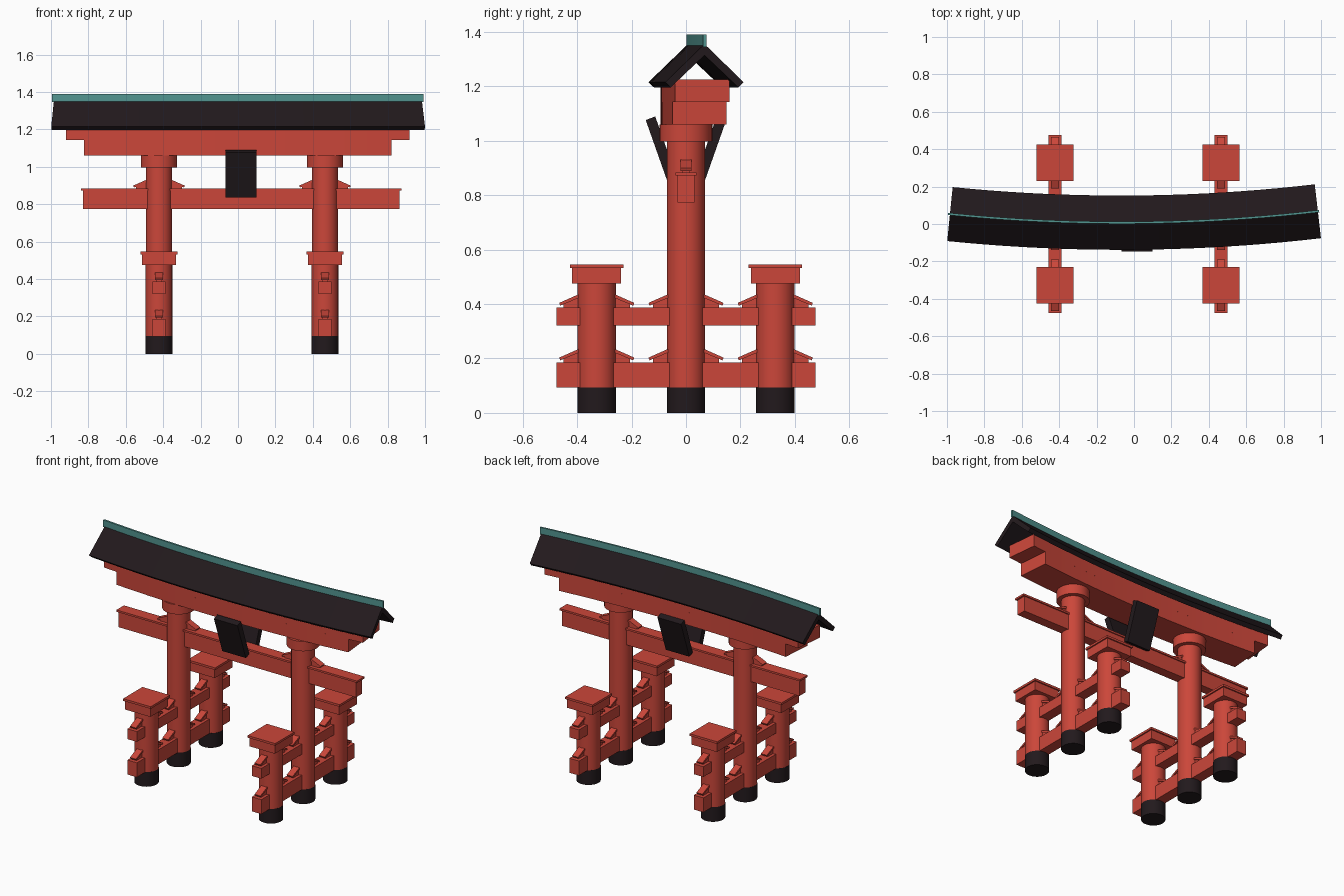
import bpy, bmesh, math
from mathutils import Vector

if "Cube" in bpy.data.objects:
    bpy.data.objects.remove(bpy.data.objects["Cube"])


def material(name, rgb):
    m = bpy.data.materials.new(name)
    m.diffuse_color = (*rgb, 1)
    m.use_nodes = True
    m.node_tree.nodes["Principled BSDF"].inputs["Base Color"].default_value = m.diffuse_color
    return m


RED = material("vermilion", (0.60, 0.062, 0.042))
BLACK = material("black", (0.016, 0.010, 0.012))
TEAL = material("teal", (0.085, 0.30, 0.28))


def finish(name, bm, mat, smooth=False):
    bmesh.ops.recalc_face_normals(bm, faces=bm.faces)
    me = bpy.data.meshes.new(name)
    bm.to_mesh(me)
    bm.free()
    me.materials.append(mat)
    ob = bpy.data.objects.new(name, me)
    bpy.context.collection.objects.link(ob)
    if smooth:
        bpy.ops.object.select_all(action='DESELECT')
        ob.select_set(True)
        bpy.context.view_layer.objects.active = ob
        bpy.ops.object.shade_smooth_by_angle(angle=math.radians(30))
    return ob


def loft(name, rings, mat, smooth=False):
    """Closed solid through a series of matching rings."""
    bm = bmesh.new()
    rows = [[bm.verts.new(p) for p in r] for r in rings]
    n = len(rows[0])
    for a, b in zip(rows, rows[1:]):
        for i in range(n):
            j = (i + 1) % n
            bm.faces.new((a[i], a[j], b[j], b[i]))
    bm.faces.new(rows[0])
    bm.faces.new(rows[-1])
    return finish(name, bm, mat, smooth)


def box(name, x0, x1, y0, y1, z0, z1, mat=RED):
    ring = lambda z: [(x0, y0, z), (x1, y0, z), (x1, y1, z), (x0, y1, z)]
    return loft(name, [ring(z0), ring(z1)], mat)


def cylinder(name, x, y, z0, z1, r, mat=RED, n=32):
    ring = lambda z: [(x + r * math.cos(2 * math.pi * i / n),
                       y + r * math.sin(2 * math.pi * i / n), z) for i in range(n)]
    return loft(name, [ring(z0), ring(z1)], mat, True)


def bowed(name, profile, x0, x1, mat, n=20):
    """Sweep an across/up profile along the gently bowed roof line."""
    rings = []
    for i in range(n + 1):
        x = x0 + (x1 - x0) * i / n
        y = 0.007 + 0.055 * (x + 0.07) ** 2
        across = Vector((-0.11 * (x + 0.07), 1, 0)).normalized()
        rings.append([Vector((x, y, z)) + across * v for v, z in profile])
    return loft(name, rings, mat, True)


def wedge(name, x, y, z, d):
    """Sloped wedge with a cover slab, leaning on a post in direction d."""
    d = Vector((d[0], d[1], 0))
    s = Vector((-d.y, d.x, 0))
    for part, prof, w in (
            ("block", [(0.05, -0.005), (0.122, -0.005), (0.122, 0.012), (0.05, 0.042)], 0.015),
            ("slab", [(0.05, 0.042), (0.134, 0.007), (0.138, 0.017), (0.05, 0.056)], 0.021)):
        rings = [[Vector((x, y, z + h)) + d * r + s * k for r, h in prof] for k in (-w, w)]
        loft(f"{name}_{part}", rings, RED)


# Roof, ridge cap and the two stacked lintels
bowed("roof", [(-0.145, 1.215), (0, 1.355), (0.145, 1.215), (0.125, 1.196),
               (0, 1.314), (-0.125, 1.196)], -0.984, 0.983, BLACK)


def rect(w, z0, z1):
    return [(-w, z0), (w, z0), (w, z1), (-w, z1)]


bowed("ridge_cap", rect(0.006, 1.345, 1.39), -0.995, 0.99, TEAL)
bowed("upper_lintel", rect(0.10, 1.143, 1.224), -0.91, 0.907, RED)
bowed("lower_lintel", rect(0.10, 1.06, 1.143), -0.815, 0.812, RED)

# Main cross beam with thin cover board
box("cross_beam", -0.83, 0.863, -0.031, 0.031, 0.773, 0.874)
box("cross_beam_cover", -0.84, 0.875, -0.038, 0.038, 0.872, 0.884)

for side, px in (("left", -0.4225), ("right", 0.465)):
    # Main post with black foot and collar
    cylinder(f"{side}_main_foot", px, 0, 0, 0.094, 0.0705, BLACK)
    cylinder(f"{side}_main_post", px, 0, 0.094, 1.0, 0.07)
    cylinder(f"{side}_collar", px, 0, 0.997, 1.06, 0.097)
    for d in (-1, 1):
        wedge(f"{side}_cross_wedge", px, 0, 0.882, (d, 0))

    # Short support posts front and back with square caps
    for end, py in (("front", -0.328), ("back", 0.328)):
        n = f"{side}_{end}"
        cylinder(n + "_foot", px, py, 0, 0.094, 0.0715, BLACK)
        cylinder(n + "_post", px, py, 0.094, 0.48, 0.071)
        box(n + "_cap", px - 0.09, px + 0.09, py - 0.09, py + 0.09, 0.475, 0.532)
        box(n + "_cap_plate", px - 0.098, px + 0.098, py - 0.098, py + 0.098, 0.532, 0.546)

    # Tie beams through all three posts, wedged at each post
    for level, z0, z1 in (("low", 0.093, 0.186), ("high", 0.321, 0.387)):
        box(f"{side}_{level}_tie", px - 0.034, px + 0.034, -0.475, 0.475, z0, z1)
        for py in (-0.328, 0, 0.328):
            for d in (-1, 1):
                wedge(f"{side}_{level}_wedge", px, py, z1, (0, d))

# Leaning blank plaques, front and back
for end, s in (("front", 1), ("back", -1)):
    prof = [(-0.148, 1.076), (-0.113, 1.089), (-0.028, 0.848), (-0.063, 0.835)]
    loft(f"{end}_plaque", [[(x, s * y, z) for y, z in prof] for x in (-0.068, 0.10)], BLACK)
